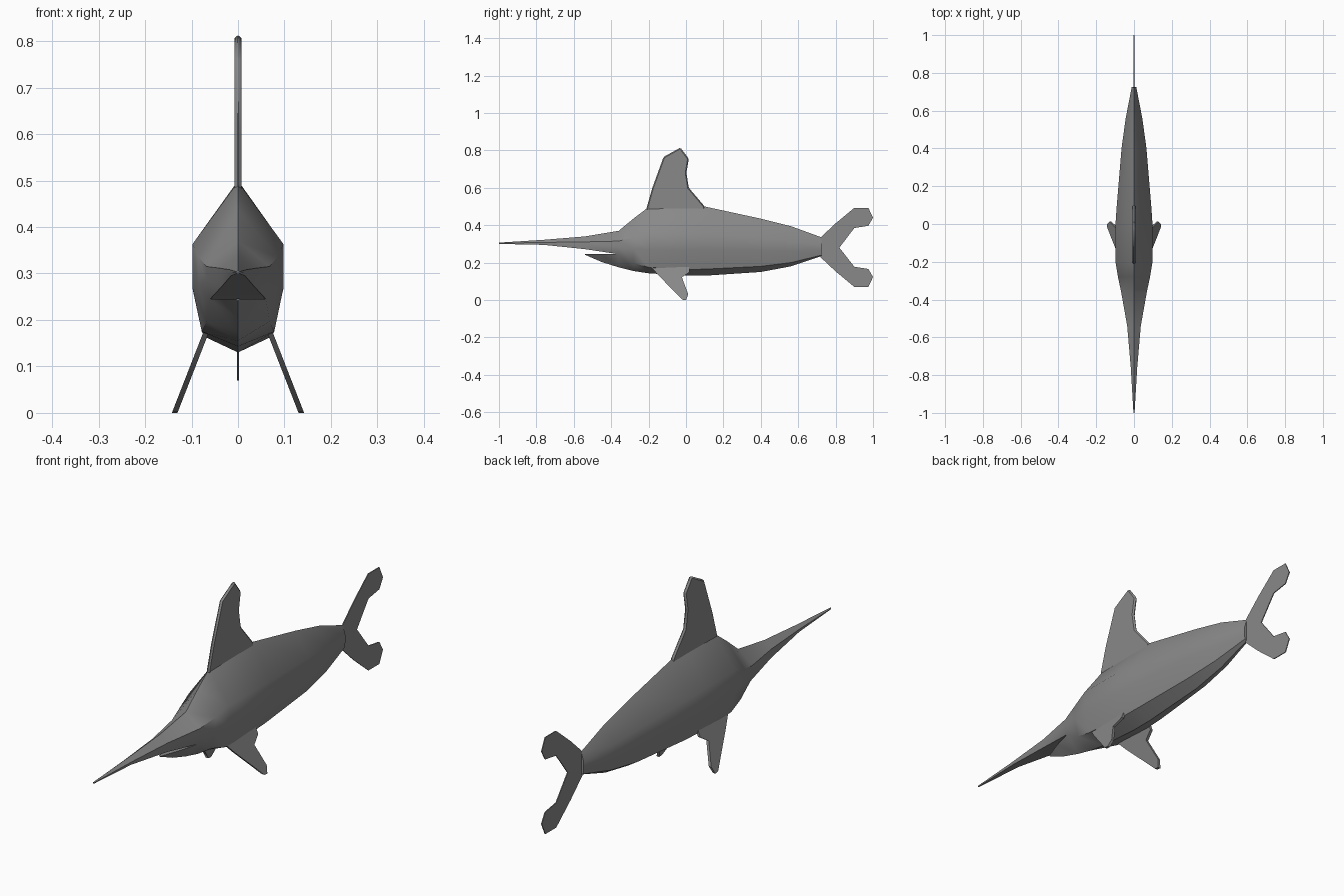
import bpy, bmesh, math

cube = bpy.data.objects.get("Cube")
if cube:
    bpy.data.objects.remove(cube, do_unlink=True)

grey = bpy.data.materials.new("slate grey")
grey.use_nodes = True
COLOUR = (0.25, 0.25, 0.25, 1)
grey.diffuse_color = COLOUR
grey.node_tree.nodes["Principled BSDF"].inputs["Base Color"].default_value = COLOUR


def finish(name, bm):
    """Turn a bmesh into a smooth-shaded object with sharp creases."""
    bmesh.ops.remove_doubles(bm, verts=bm.verts, dist=0.0005)
    bmesh.ops.recalc_face_normals(bm, faces=bm.faces)
    mesh = bpy.data.meshes.new(name)
    bm.to_mesh(mesh)
    bm.free()
    mesh.materials.append(grey)
    obj = bpy.data.objects.new(name, mesh)
    bpy.context.collection.objects.link(obj)
    bpy.ops.object.select_all(action="DESELECT")
    bpy.context.view_layer.objects.active = obj
    obj.select_set(True)
    bpy.ops.object.shade_smooth_by_angle(angle=math.radians(42))
    return obj


def loft(bm, sections, cap_end=False):
    """Skin mirrored sections; each is (y, half ring of (x, z) from top to bottom)."""
    rings = []
    for y, half in sections:
        points = half + [(-x, z) for x, z in half[-2:0:-1]]
        rings.append([bm.verts.new((x, y, z)) for x, z in points])
    for a, b in zip(rings, rings[1:]):
        for i in range(len(a)):
            j = (i + 1) % len(a)
            bm.faces.new((a[i], a[j], b[j], b[i]))
    if cap_end:
        bm.faces.new(rings[-1])


def section(y, top, wide, shoulder, side, edge_x, edge_z, bottom):
    return (y, [(0, top), (wide, shoulder), (wide, side), (edge_x, edge_z), (0, bottom)])


def plate(name, outline, thick, lean=None):
    """Thin fin from a (y, z) outline; lean gives the sideways offset for a height."""
    bm = bmesh.new()
    lean = lean or (lambda z: 0)
    left, right = [[bm.verts.new((lean(z) + s * thick, y, z)) for y, z in outline]
                   for s in (1, -1)]
    bm.faces.new(left)
    bm.faces.new(right[::-1])
    for i in range(len(outline)):
        j = (i + 1) % len(outline)
        bm.faces.new((left[i], right[i], right[j], left[j]))
    return finish(name, bm)


# Body, long pointed upper bill and short lower jaw share one skin
body = bmesh.new()
loft(body, [
    section(-1, .307, .003, .304, .302, .002, .300, .300),
    section(-.76, .322, .017, .308, .303, .015, .295, .295),
    section(-.54, .34, .036, .311, .295, .035, .272, .272),
    section(-.36, .37, .068, .315, .285, .06, .245, .245),
])
loft(body, [
    section(-.36, .37, .068, .315, .285, .06, .245, .175),
    section(-.28, .436, .085, .336, .276, .068, .197, .155),
    section(-.2, .497, .098, .363, .27, .078, .175, .143),
    section(0, .5, .098, .362, .268, .07, .163, .13),
    section(.1, .5, .091, .355, .268, .066, .165, .13),
    section(.4, .435, .066, .335, .265, .048, .18, .15),
    section(.56, .395, .044, .315, .262, .032, .2, .18),
    section(.725, .335, .012, .295, .265, .01, .24, .235),
], cap_end=True)
loft(body, [
    (-.54, [(0, .245), (.004, .245), (0, .242)]),
    (-.45, [(0, .245), (.036, .245), (0, .203)]),
    (-.36, [(0, .245), (.06, .245), (0, .175)]),
])
finish("body", body)

# Tall dorsal fin with chamfered rim
dorsal = plate("dorsal_fin", [
    (-.215, .46), (-.21, .495), (-.18, .6), (-.12, .765), (-.03, .815),
    (.015, .755), (.002, .68), (.015, .6), (.1, .5), (.1, .46)], .007)
bevel = dorsal.modifiers.new("rim", "BEVEL")
bevel.width = .006
bevel.segments = 1

# Forked tail fin, symmetrical about the tail stalk
lobe = [(.82, .28), (.9, .385), (.975, .397), (1, .44), (.975, .493), (.9, .493),
        (.8, .41), (.72, .335)]
MID = .2815
lower = [(y, 2 * MID - z) for y, z in lobe[:0:-1]]
plate("tail_fin", lobe + lower, .002)

# Pair of pectoral fins splayed outward and down
for side, sign in (("left", 1), ("right", -1)):
    plate(side + "_pectoral_fin", [
        (-.19, .18), (-.15, .135), (-.02, .002), (0, 0), (.012, .03),
        (-.022, .122), (.02, .15), (.02, .18)], .006,
        lambda z: sign * (.07 + (.17 - z) * .39))
